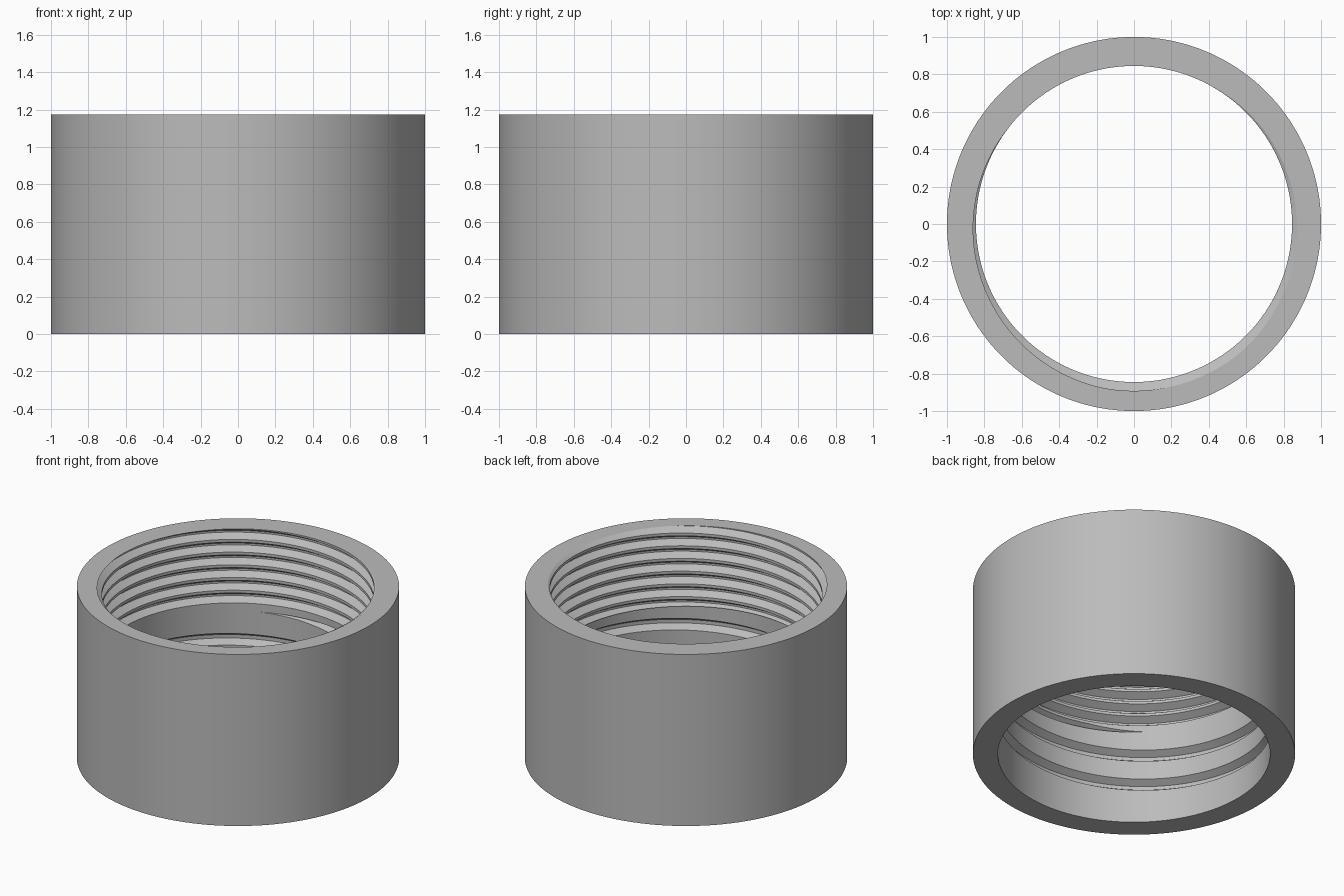
import bpy
import bmesh
import math

HEIGHT = 1.175
OUTER = 1.0
BORE = 0.845
STEPS = 180

cube = bpy.data.objects.get("Cube")
if cube:
    bpy.data.objects.remove(cube, do_unlink=True)


def groove(z, fade, depth, root, mouth):
    """Trapezoid thread groove as (z, radius) points, shrinking as it fades out."""
    return [(z - mouth * fade, BORE), (z - root * fade, BORE + depth * fade),
            (z + root * fade, BORE + depth * fade), (z + mouth * fade, BORE)]


def ramp(value):
    return max(0.0, min(1.0, value))


def bore_profile(angle):
    """Wall of the bore at one angle, from below the base to above the rim."""
    points = [(-1.0, BORE)]
    # Coarse thread, running out in the middle of the bore
    for k in range(-1, 5):
        turn = angle + 360 * k
        z = 0.423 + 0.208 * (turn - 135) / 360
        fade = ramp((475 - turn) / 35)
        points += groove(min(z, 0.61), fade, 0.045, 0.012, 0.04)
    # Fine thread, starting just above it and leaving through the rim
    for k in range(-3, 8):
        turn = angle + 360 * k
        z = 0.704 + 0.087 * (turn - 135) / 360
        fade = ramp((turn + 135) / 25)
        points += groove(max(z, 0.645), fade, 0.047, 0.006, 0.034)
    points.append((3.0, BORE))
    return points


def radius_at(points, z):
    for (z0, r0), (z1, r1) in zip(points, points[1:]):
        if z0 <= z <= z1 and z1 > z0:
            return r0 + (r1 - r0) * (z - z0) / (z1 - z0)
    return BORE


def trimmed(points):
    """Pull every point outside the ring's height onto its end faces."""
    base = (0.0, radius_at(points, 0.0))
    rim = (HEIGHT, radius_at(points, HEIGHT))
    return [base if z < 0 else rim if z > HEIGHT else (z, r) for z, r in points]


# Closed cross-sections swept round the axis
bm = bmesh.new()
sections = []
for i in range(STEPS + 1):
    angle = 360 * i / STEPS
    c, s = math.cos(math.radians(angle)), math.sin(math.radians(angle))
    loop = [(0.0, OUTER)] + trimmed(bore_profile(angle)) + [(HEIGHT, OUTER)]
    sections.append([bm.verts.new((r * c, r * s, z)) for z, r in loop])
for a, b in zip(sections, sections[1:]):
    for j in range(len(a)):
        n = (j + 1) % len(a)
        bm.faces.new((a[j], a[n], b[n], b[j]))
bmesh.ops.remove_doubles(bm, verts=bm.verts, dist=0.0001)
bmesh.ops.dissolve_degenerate(bm, edges=bm.edges, dist=0.0001)
bmesh.ops.recalc_face_normals(bm, faces=bm.faces)

mesh = bpy.data.meshes.new("threaded_ring")
bm.to_mesh(mesh)
bm.free()
ring = bpy.data.objects.new("threaded_ring", mesh)
bpy.context.collection.objects.link(ring)

# Plain grey finish
grey = bpy.data.materials.new("plain_grey")
grey.use_nodes = True
color = (0.5, 0.5, 0.5, 1.0)
grey.diffuse_color = color
grey.node_tree.nodes["Principled BSDF"].inputs["Base Color"].default_value = color
mesh.materials.append(grey)

bpy.ops.object.select_all(action="DESELECT")
ring.select_set(True)
bpy.context.view_layer.objects.active = ring
bpy.ops.object.shade_smooth_by_angle(angle=math.radians(30))
